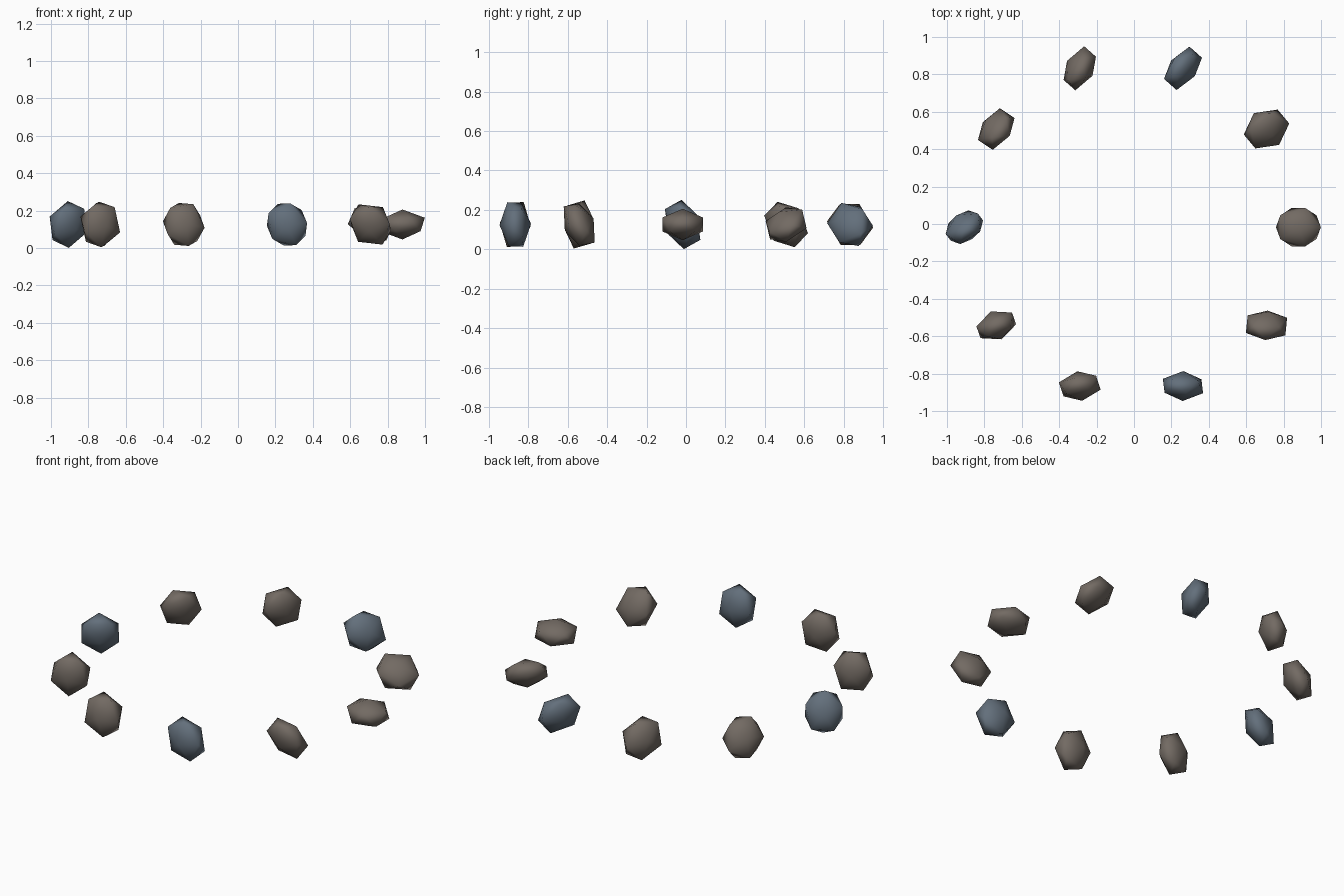
import bpy
from math import cos, sin, tau

cube = bpy.data.objects.get("Cube")
if cube:
    bpy.data.objects.remove(cube, do_unlink=True)


def make_material(name, rgb):
    mat = bpy.data.materials.new(name)
    mat.use_nodes = True
    colour = (*rgb, 1.0)
    mat.diffuse_color = colour
    bsdf = mat.node_tree.nodes["Principled BSDF"]
    bsdf.inputs["Base Color"].default_value = colour
    bsdf.inputs["Roughness"].default_value = 0.9
    return mat


brown_stone = make_material("brown grey stone", (0.17, 0.145, 0.125))
blue_stone = make_material("blue grey stone", (0.125, 0.16, 0.2))

COUNT = 10
RADIUS = 0.893
CENTRE = (-0.014, -0.017, 0.126)
SIZE = (0.134, 0.12, 0.08)      # flattened stone
TURN = (0.6, 0.25, 0.4)         # extra tumble per stone


def add_stone(i):
    angle = tau * i / COUNT
    bpy.ops.mesh.primitive_ico_sphere_add(
        subdivisions=1, radius=1,
        location=(CENTRE[0] + RADIUS * cos(angle),
                  CENTRE[1] + RADIUS * sin(angle), CENTRE[2]),
        rotation=[i * t for t in TURN])
    stone = bpy.context.object
    stone.name = f"stone_{i + 1}"
    stone.scale = SIZE
    stone.data.materials.append(blue_stone if i % 3 == 2 else brown_stone)
    bpy.ops.object.shade_smooth()


# Ring of tumbled stones, every third one bluish
for index in range(COUNT):
    add_stone(index)
